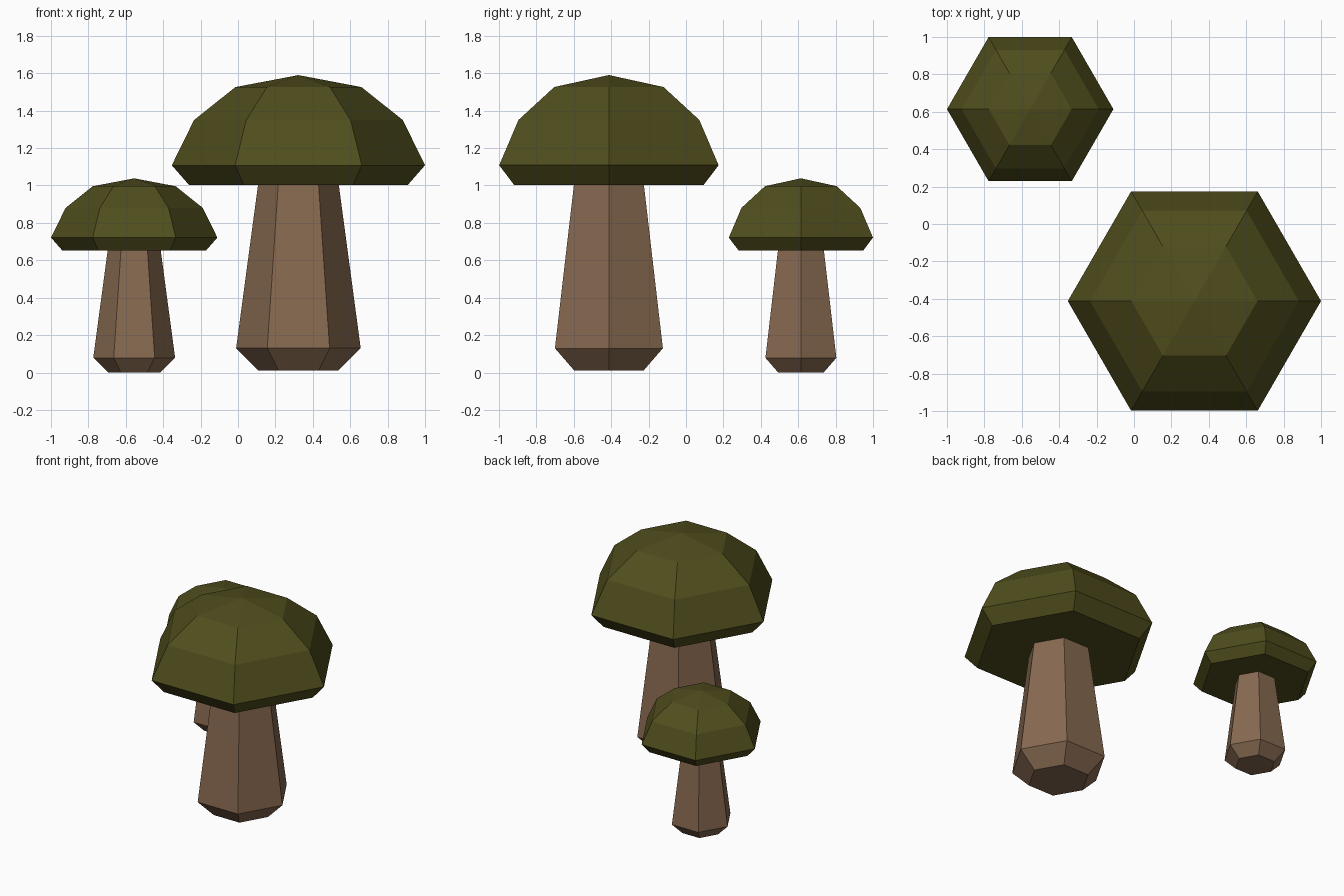
import bpy, bmesh
from math import cos, sin, pi

if "Cube" in bpy.data.objects:
    bpy.data.objects.remove(bpy.data.objects["Cube"])

SIDES = 6


def material(name, rgb):
    mat = bpy.data.materials.new(name)
    mat.diffuse_color = (*rgb, 1)
    mat.use_nodes = True
    mat.node_tree.nodes["Principled BSDF"].inputs["Base Color"].default_value = mat.diffuse_color
    return mat


def lathe(name, profile, mat, location, scale):
    """Six-sided turned shape; a radius of 0 makes a pole."""
    bm = bmesh.new()
    rings = []
    for r, z in profile:
        if r == 0:
            rings.append([bm.verts.new((0, 0, z))] * SIDES)
        else:
            rings.append([bm.verts.new((r * cos(2 * pi * i / SIDES),
                                        r * sin(2 * pi * i / SIDES), z))
                          for i in range(SIDES)])
    for low, high in zip(rings, rings[1:]):
        for i in range(SIDES):
            j = (i + 1) % SIDES
            corners = [low[i], low[j], high[j], high[i]]
            bm.faces.new(list(dict.fromkeys(corners)))
    bmesh.ops.recalc_face_normals(bm, faces=bm.faces)
    mesh = bpy.data.meshes.new(name)
    bm.to_mesh(mesh)
    bm.free()
    mesh.materials.append(mat)
    obj = bpy.data.objects.new(name, mesh)
    obj.location = location
    obj.scale = (scale,) * 3
    bpy.context.collection.objects.link(obj)


cap_mat = material("olive", (0.08, 0.075, 0.012))
stem_mat = material("brown", (0.24, 0.14, 0.08))

# (radius, height) profiles of the large mushroom
STEM = [(0, 0.01), (0.213, 0.01), (0.333, 0.13), (0.216, 1.003)]
CAP = [(0.216, 1.003), (0.585, 1.003), (0.677, 1.108),
       (0.558, 1.35), (0.337, 1.526), (0, 1.59)]

# Large mushroom and its smaller copy
for size, x, y, z, scale in (("large", 0.323, -0.412, 0, 1),
                             ("small", -0.555, 0.614, -0.0066, 0.657)):
    lathe(size + "_stem", STEM, stem_mat, (x, y, z), scale)
    lathe(size + "_cap", CAP, cap_mat, (x, y, z), scale)
